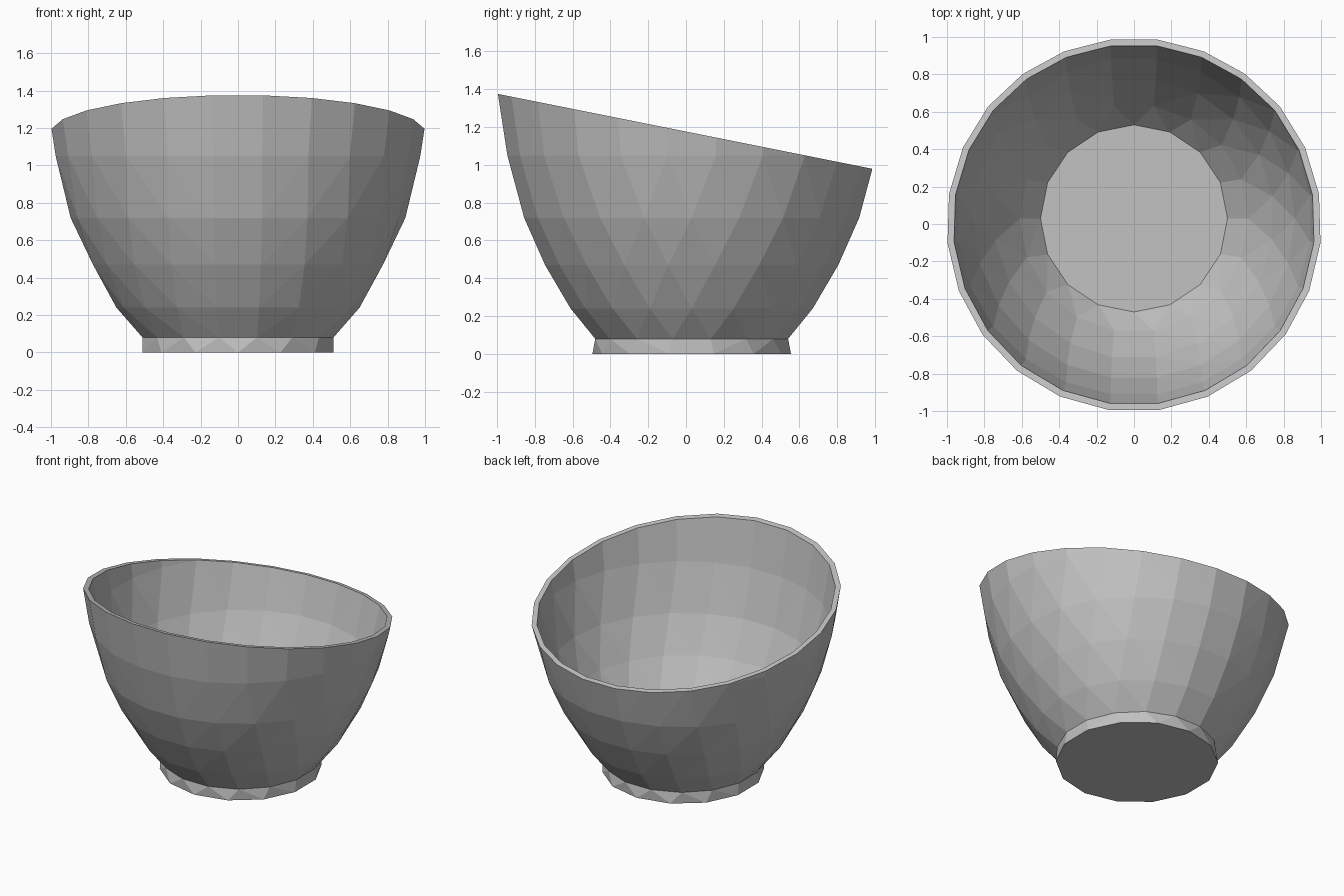
import bpy, bmesh
from math import tau, sin, cos

cube = bpy.data.objects.get("Cube")
if cube:
    bpy.data.objects.remove(cube, do_unlink=True)

CENTRE_Y = 0.03

# Rings as (height, radius, sides, angular offset in steps)
OUTER = [(0, 0.525, 14, 0), (0.08, 0.52, 16, 0.5), (0.24, 0.65, 18, 0.5),
         (0.47, 0.785, 20, 0.5), (0.72, 0.895, 22, 0.5),
         (1.05, 0.983, 24, 0.5), (1.45, 1.045, 24, 0.5)]
INNER = [(0.1, 0.5, 16, 0), (0.24, 0.61, 18, 0.5), (0.47, 0.75, 20, 0.5),
         (0.72, 0.86, 22, 0.5), (1.05, 0.948, 24, 0.5), (1.45, 1.01, 24, 0.5)]


def make_ring(bm, z, r, n, off):
    turns = [(i + off) / n for i in range(n)]
    return [bm.verts.new((r * sin(t * tau), CENTRE_Y - r * cos(t * tau), z)) for t in turns]


def zip_rings(bm, a, b, off_a, off_b):
    """Join two rings of any side counts with quads and triangles."""
    i = j = 0
    na, nb = len(a), len(b)
    while i < na or j < nb:
        ta = (i + 1 + off_a) / na if i < na else 9
        tb = (j + 1 + off_b) / nb if j < nb else 9
        step_a, step_b = ta <= tb + 1e-6, tb <= ta + 1e-6
        loop = [a[i % na]]
        if step_a:
            loop.append(a[(i + 1) % na])
        if step_b:
            loop.append(b[(j + 1) % nb])
        loop.append(b[j % nb])
        bm.faces.new(loop)
        i += step_a
        j += step_b


def make_shell(bm, profile):
    rings = [make_ring(bm, *p) for p in profile]
    bm.faces.new(rings[0])
    for k in range(len(rings) - 1):
        zip_rings(bm, rings[k], rings[k + 1], profile[k][3], profile[k + 1][3])


# Bowl: outer and inner shells, cut by a slanted plane
bm = bmesh.new()
make_shell(bm, OUTER)
make_shell(bm, INNER)
slant = (0, 0.2, 1)
bmesh.ops.bisect_plane(bm, geom=bm.verts[:] + bm.edges[:] + bm.faces[:], dist=1e-5,
                       plane_co=(0, 0, 1.176), plane_no=slant, clear_outer=True)

# Flat rim between the two cut edges
bmesh.ops.triangle_fill(bm, edges=[e for e in bm.edges if e.is_boundary],
                        use_beauty=True, normal=slant)
bmesh.ops.recalc_face_normals(bm, faces=bm.faces[:])

mesh = bpy.data.meshes.new("slanted_bowl")
bm.to_mesh(mesh)
bm.free()
bowl = bpy.data.objects.new("slanted_bowl", mesh)
bpy.context.collection.objects.link(bowl)

# Plain grey material
grey = bpy.data.materials.new("plain_grey")
grey.use_nodes = True
colour = (0.54, 0.54, 0.54, 1)
grey.diffuse_color = colour
grey.node_tree.nodes["Principled BSDF"].inputs["Base Color"].default_value = colour
mesh.materials.append(grey)
